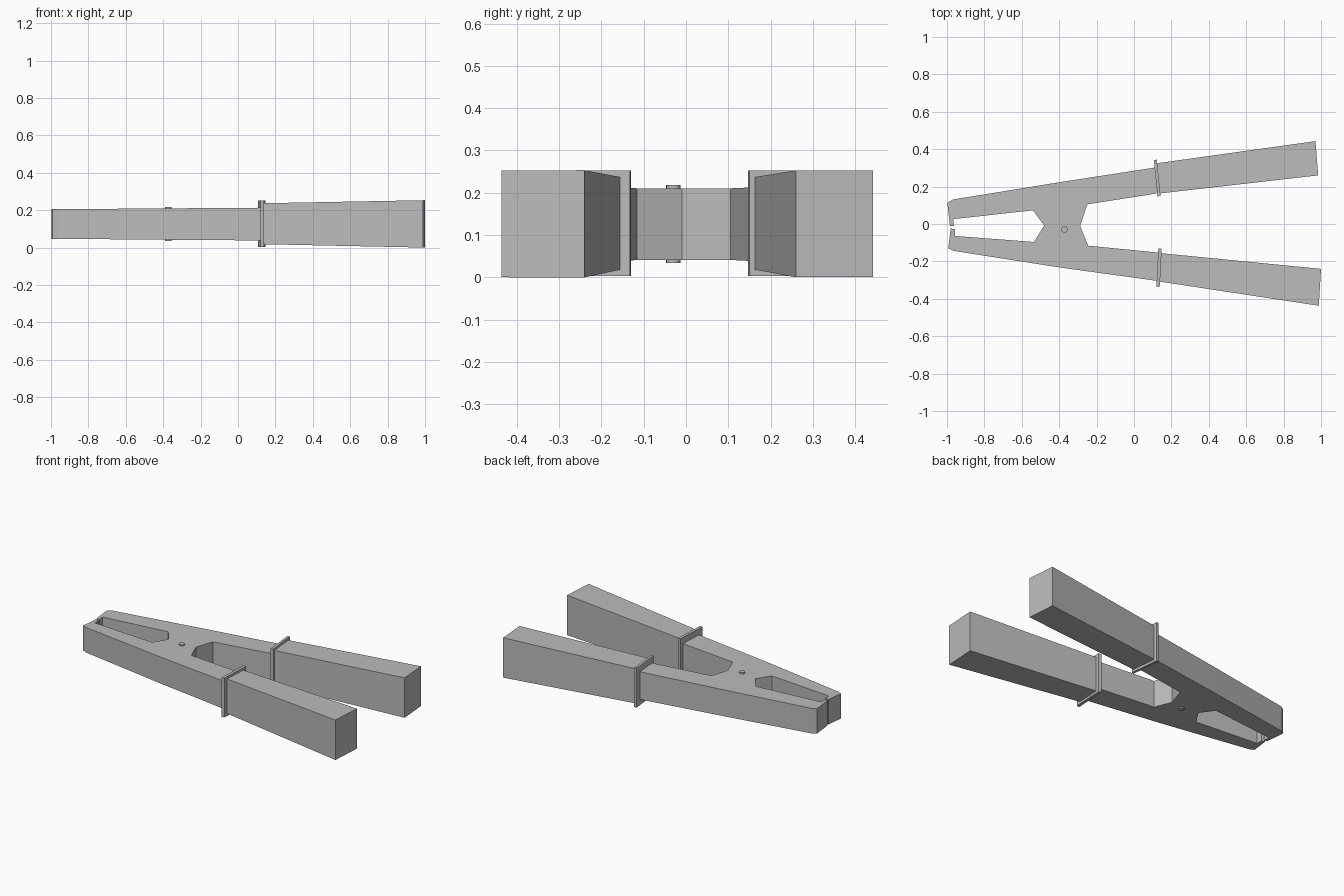
import bpy
import bmesh

cube = bpy.data.objects.get("Cube")
if cube:
    bpy.data.objects.remove(cube, do_unlink=True)

grey = bpy.data.materials.new("plain grey")
grey.use_nodes = True
colour = (0.5, 0.5, 0.5, 1)
grey.diffuse_color = colour
grey.node_tree.nodes["Principled BSDF"].inputs["Base Color"].default_value = colour


def prism(name, outline, bottom, top):
    """Raise a plan outline between two heights, each a function of x."""
    bm = bmesh.new()
    low = [bm.verts.new((x, y, bottom(x))) for x, y in outline]
    high = [bm.verts.new((x, y, top(x))) for x, y in outline]
    bm.faces.new(low[::-1])
    bm.faces.new(high)
    n = len(outline)
    for i in range(n):
        j = (i + 1) % n
        bm.faces.new((low[i], low[j], high[j], high[i]))
    bmesh.ops.recalc_face_normals(bm, faces=bm.faces)
    mesh = bpy.data.meshes.new(name)
    bm.to_mesh(mesh)
    bm.free()
    mesh.materials.append(grey)
    obj = bpy.data.objects.new(name, mesh)
    bpy.context.collection.objects.link(obj)
    return obj


def slope(x0, z0, x1, z1):
    return lambda x: z0 + (z1 - z0) * (x - x0) / (x1 - x0)


# Jaws, bridge and front arms in one tapering plan profile
jaw_outline = [
    (0.12, 0.303), (-0.4, 0.223), (-0.968, 0.131), (-0.998, 0.113),
    (-0.984, -0.012), (-0.963, -0.01), (-0.967, 0.026), (-0.54, 0.073),
    (-0.48, -0.008), (-0.535, -0.096), (-0.957, -0.064), (-0.957, -0.028),
    (-0.98, -0.024), (-0.993, -0.13), (-0.963, -0.144), (-0.4, -0.232),
    (0.13, -0.305), (0.13, -0.153), (-0.245, -0.116), (-0.288, -0.01),
    (-0.25, 0.105), (0.12, 0.163),
]
prism("jaws_and_bridge", jaw_outline,
      slope(-1, 0.047, 0.12, 0.038), slope(-1, 0.205, 0.12, 0.213))

# Thicker handles
handle_low = slope(0.13, 0.018, 0.99, 0.0)
handle_high = slope(0.13, 0.237, 0.99, 0.253)
prism("left_handle", [(0.125, 0.325), (0.135, 0.163), (0.985, 0.26), (0.97, 0.443)],
      handle_low, handle_high)
prism("right_handle", [(0.13, -0.307), (0.135, -0.155), (1.0, -0.24), (0.988, -0.437)],
      handle_low, handle_high)

# Thin collars where the handles meet the arms
for name, outline in {
    "left_collar": [(0.106, 0.342), (0.122, 0.344), (0.142, 0.15), (0.126, 0.147)],
    "right_collar": [(0.12, -0.337), (0.138, -0.334), (0.148, -0.133), (0.13, -0.13)],
}.items():
    prism(name, outline, lambda x: 0.003, lambda x: 0.252)

# Pivot pin through the bridge
bpy.ops.mesh.primitive_cylinder_add(vertices=16, radius=0.017, depth=0.184,
                                    location=(-0.372, -0.03, 0.126))
pin = bpy.context.object
pin.name = "pivot_pin"
pin.data.materials.append(grey)
bpy.ops.object.shade_smooth_by_angle()
